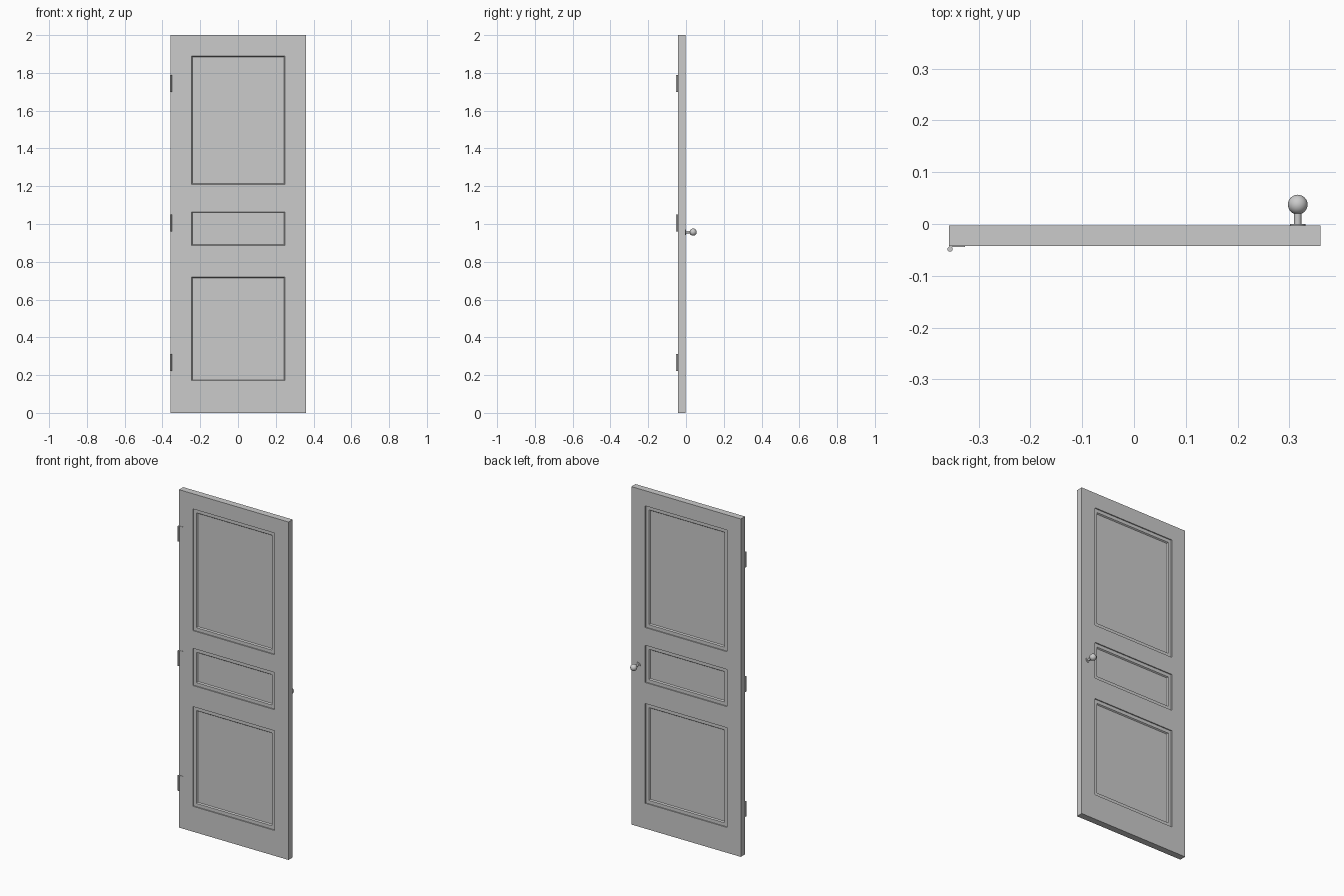
import bpy, bmesh
from math import radians
from mathutils import Vector

if "Cube" in bpy.data.objects:
    bpy.data.objects.remove(bpy.data.objects["Cube"])

X0, X1 = -0.357, 0.36
Y0, Y1 = -0.042, -0.003
PX = (-0.266, 0.269)
PANELS = [(0.15, 0.74), (0.865, 1.085), (1.19, 1.91)]


def make_box(bm, lo, hi):
    lo, hi = Vector(lo), Vector(hi)
    geo = bmesh.ops.create_cube(bm, size=1)
    for v in geo["verts"]:
        v.co = Vector([lo[i] + (v.co[i] + 0.5) * (hi[i] - lo[i]) for i in range(3)])


def finish(bm, name):
    me = bpy.data.meshes.new(name)
    bm.to_mesh(me)
    bm.free()
    ob = bpy.data.objects.new(name, me)
    bpy.context.collection.objects.link(ob)
    return ob


def smooth(ob):
    bpy.ops.object.select_all(action='DESELECT')
    ob.select_set(True)
    bpy.context.view_layer.objects.active = ob
    bpy.ops.object.shade_smooth_by_angle(angle=radians(40))


def cylinder(name, r, depth, loc, rot=(0, 0, 0)):
    bpy.ops.mesh.primitive_cylinder_add(vertices=32, radius=r, depth=depth,
                                        location=loc, rotation=rot)
    ob = bpy.context.object
    ob.name = name
    smooth(ob)


# Door slab with stepped panels sunk into both faces
bm = bmesh.new()
make_box(bm, (X0, Y0, 0), (X1, Y1, 2))


def cut(co, no):
    bmesh.ops.bisect_plane(bm, geom=bm.verts[:] + bm.edges[:] + bm.faces[:],
                           plane_co=co, plane_no=no)


for x in PX:
    cut((x, 0, 0), (1, 0, 0))
for pair in PANELS:
    for z in pair:
        cut((0, 0, z), (0, 0, 1))
bm.normal_update()


def is_panel(f):
    c = f.calc_center_median()
    return (abs(f.normal.y) > 0.9 and PX[0] < c.x < PX[1]
            and any(a < c.z < b for a, b in PANELS))


panels = [f for f in bm.faces if is_panel(f)]
side = {f: (1 if f.normal.y < 0 else -1) for f in panels}
# steep outer wall, flat ledge, sloped inner wall
for width, depth in ((0.0002, 0.006), (0.020, 0.0), (0.005, 0.007)):
    bmesh.ops.inset_individual(bm, faces=panels, thickness=width, depth=0,
                               use_even_offset=True)
    for f in panels:
        for v in f.verts:
            v.co.y += side[f] * depth
finish(bm, "door_slab")

# Knob on the back face
KX, KZ = 0.316, 0.957
turn = (radians(90), 0, 0)
cylinder("knob_rosette", 0.015, 0.004, (KX, -0.002, KZ), turn)
cylinder("knob_stem", 0.007, 0.028, (KX, 0.011, KZ), turn)
bpy.ops.mesh.primitive_uv_sphere_add(segments=32, ring_count=16, radius=0.019,
                                     location=(KX, 0.0375, KZ), rotation=turn)
knob = bpy.context.object
knob.name = "knob_ball"
smooth(knob)

# Three hinges on the front left edge
for i, z in enumerate((0.267, 1.006, 1.743)):
    cylinder(f"hinge_barrel_{i + 1}", 0.005, 0.09, (-0.355, -0.0485, z))
    bm = bmesh.new()
    make_box(bm, (-0.356, -0.0445, z - 0.044), (-0.326, -0.0415, z + 0.044))
    finish(bm, f"hinge_leaf_{i + 1}")
